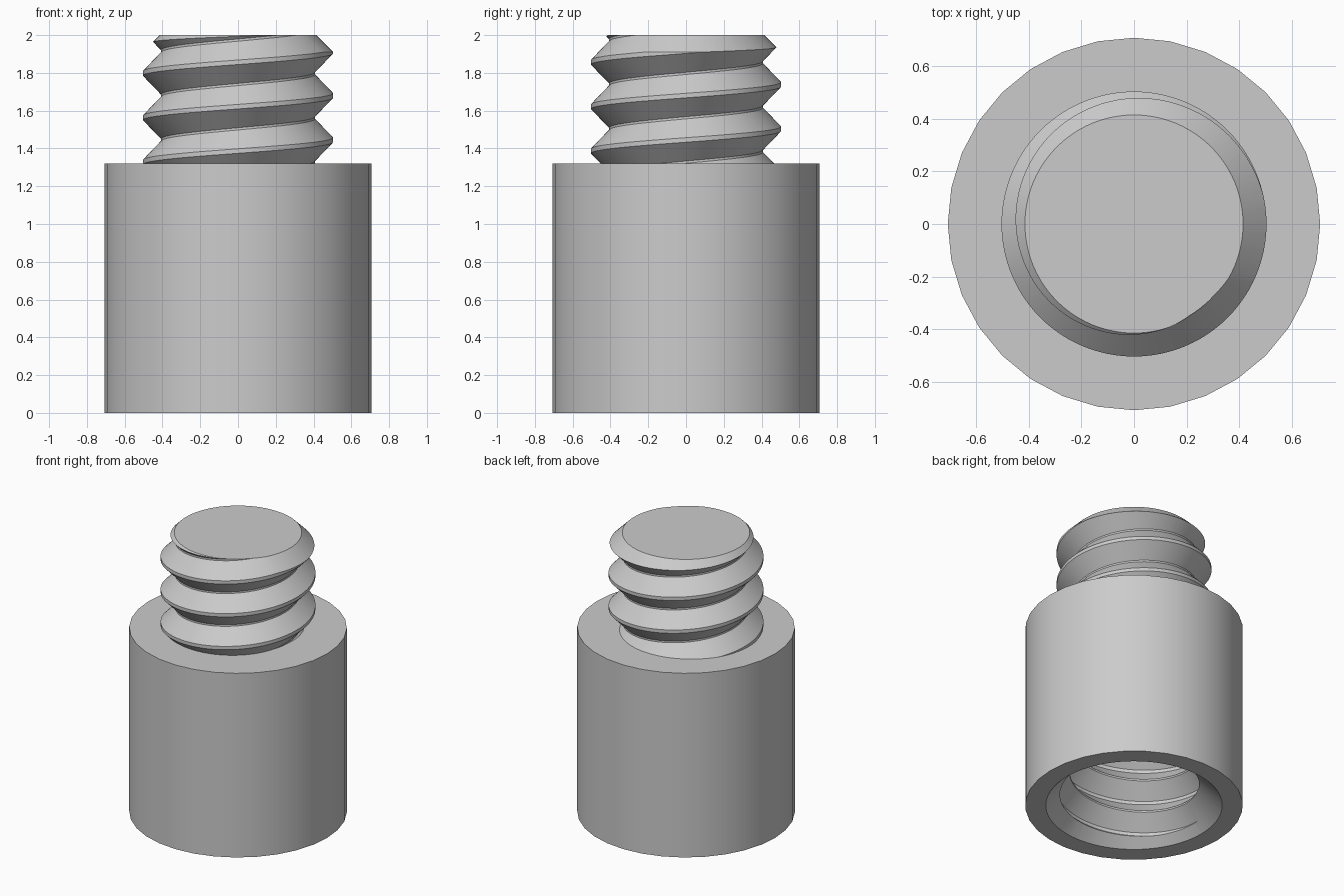
import bpy
import bmesh
from math import cos, sin, tau, radians

old = bpy.data.objects.get("Cube")
if old:
    bpy.data.objects.remove(old, do_unlink=True)

PITCH = 0.235
BODY_TOP = 1.32
HEIGHT = 2.0

steel = bpy.data.materials.new("plain grey")
steel.use_nodes = True
GREY = (0.6, 0.6, 0.6, 1)
steel.diffuse_color = GREY
steel.node_tree.nodes["Principled BSDF"].inputs["Base Color"].default_value = GREY


def finish_mesh(name, bm):
    bmesh.ops.recalc_face_normals(bm, faces=bm.faces)
    mesh = bpy.data.meshes.new(name)
    bm.to_mesh(mesh)
    bm.free()
    mesh.materials.append(steel)
    obj = bpy.data.objects.new(name, mesh)
    bpy.context.collection.objects.link(obj)
    return obj


def turned(name, profile, sides):
    """Closed solid of revolution from (radius, z) points, bottom to top."""
    bm = bmesh.new()
    rings = [[bm.verts.new((r * cos(tau * i / sides), r * sin(tau * i / sides), z))
              for i in range(sides)] for r, z in profile]
    for low, high in zip(rings, rings[1:]):
        for i in range(sides):
            j = (i + 1) % sides
            bm.faces.new((low[i], low[j], high[j], high[i]))
    bm.faces.new(rings[0])
    bm.faces.new(rings[-1])
    return finish_mesh(name, bm)


def threaded_rod(name, root, crest, crest_z, turns, sides=96):
    """Right-handed threaded solid; crest_z is the first crest height at +x."""
    half_flat, half_root = 0.012, 0.006
    tooth = [(crest, -half_flat), (crest, half_flat),
             (root, PITCH / 2 - half_root), (root, PITCH / 2 + half_root)]
    step = len(tooth)
    bm = bmesh.new()
    cols = []
    for i in range(sides):
        a = tau * i / sides
        cols.append([bm.verts.new((r * cos(a), r * sin(a),
                                   crest_z + dz + PITCH * (t + i / sides)))
                     for t in range(turns) for r, dz in tooth])
    rows = turns * step
    for i in range(sides):
        # The seam joins each turn to the next one up
        shift = step if i == sides - 1 else 0
        nxt = cols[(i + 1) % sides]
        for m in range(rows - 1 - shift):
            bm.faces.new((cols[i][m], nxt[m + shift],
                          nxt[m + 1 + shift], cols[i][m + 1]))
    # Close both ends with fans
    low_z, high_z = crest_z, crest_z + turns * PITCH
    low, high = bm.verts.new((0, 0, low_z)), bm.verts.new((0, 0, high_z))
    for e in [e for e in bm.edges if e.is_boundary]:
        z = (e.verts[0].co.z + e.verts[1].co.z) / 2
        bm.faces.new((e.verts[0], e.verts[1],
                      low if z < (low_z + high_z) / 2 else high))
    return finish_mesh(name, bm)


def combine(obj, tool, operation):
    mod = obj.modifiers.new(operation.title(), "BOOLEAN")
    mod.operation, mod.object, mod.solver = operation, tool, "EXACT"
    bpy.context.view_layer.objects.active = obj
    bpy.ops.object.modifier_apply(modifier=mod.name)
    bpy.data.objects.remove(tool, do_unlink=True)


# Threaded stud, trimmed flat with a chamfered tip
stud = threaded_rod("threaded_stud", 0.407, 0.503, 1.445 - 3 * PITCH, 8)
trim = turned("stud_trim", [(0.6, BODY_TOP - 0.02), (0.6, HEIGHT - 0.186),
                            (0.414, HEIGHT)], 96)
combine(stud, trim, "INTERSECT")

# Cylindrical body with a tapped, countersunk socket underneath
body = turned("body", [(0.707, 0), (0.707, BODY_TOP)], 32)
tap = threaded_rod("socket_thread", 0.419, 0.515, 0.166 - 4 * PITCH, 10)
depth_trim = turned("socket_trim", [(0.6, -0.1), (0.6, 0.75)], 96)
combine(tap, depth_trim, "INTERSECT")
combine(body, tap, "DIFFERENCE")
countersink = turned("countersink", [(0.623, -0.05), (0.373, 0.2)], 96)
combine(body, countersink, "DIFFERENCE")

# Smooth the round walls and keep thread edges crisp
bpy.ops.object.select_all(action="DESELECT")
for obj in (stud, body):
    obj.select_set(True)
bpy.context.view_layer.objects.active = body
bpy.ops.object.shade_smooth_by_angle(angle=radians(30))
